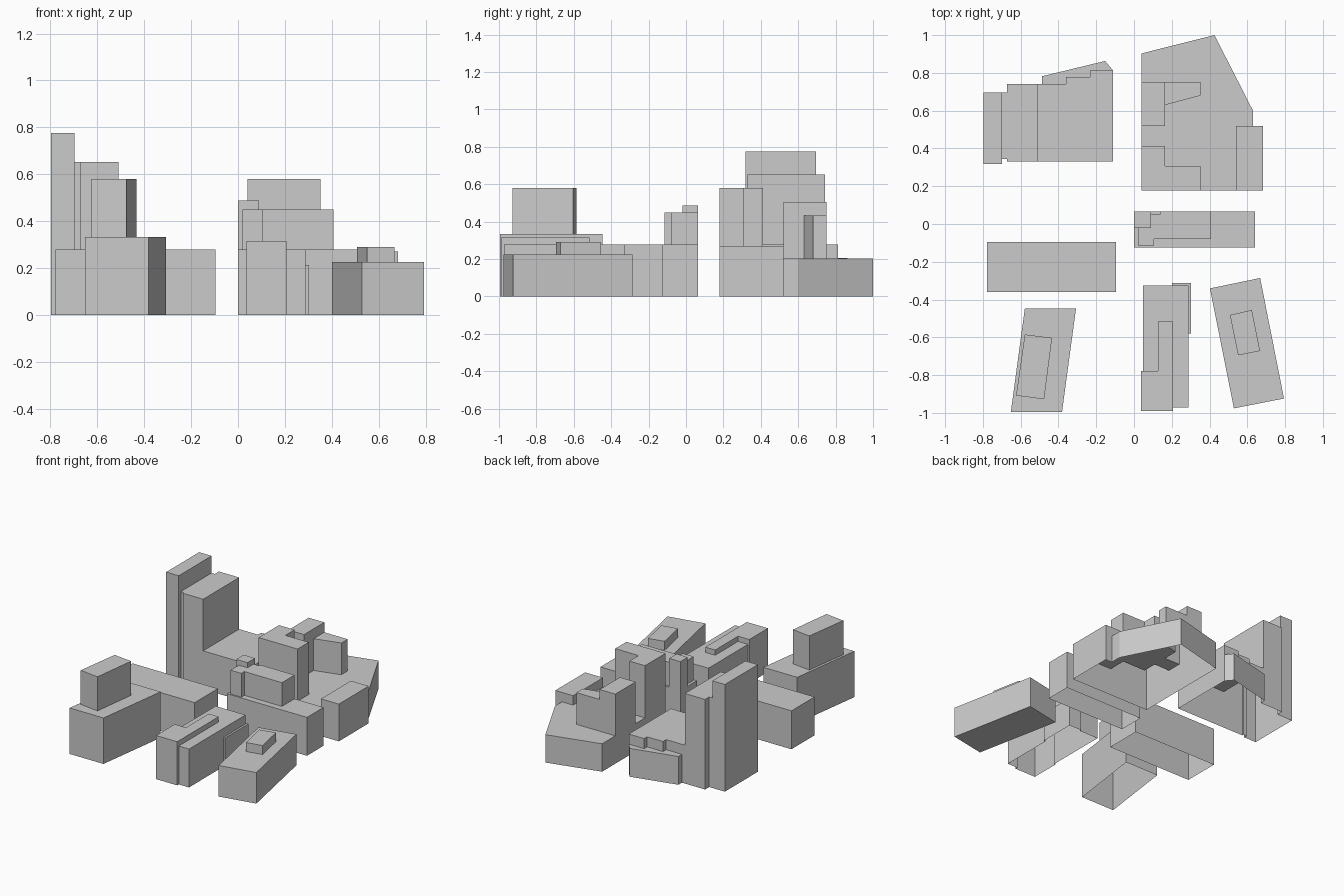
import bpy, bmesh

if "Cube" in bpy.data.objects:
    bpy.data.objects.remove(bpy.data.objects["Cube"])


def prism(name, points, height):
    """Closed flat-faced prism from a ground outline up to height."""
    bm = bmesh.new()
    base = bm.faces.new([bm.verts.new((x, y, 0)) for x, y in points])
    new = bmesh.ops.extrude_face_region(bm, geom=[base], use_keep_orig=True)["geom"]
    for v in new:
        if isinstance(v, bmesh.types.BMVert):
            v.co.z = height
    bmesh.ops.recalc_face_normals(bm, faces=bm.faces)
    mesh = bpy.data.meshes.new(name)
    bm.to_mesh(mesh)
    bm.free()
    ob = bpy.data.objects.new(name, mesh)
    bpy.context.collection.objects.link(ob)
    return ob


def rect(x0, x1, y0, y1):
    return [(x0, y0), (x1, y0), (x1, y1), (x0, y1)]


def building(name, parts, open_base=True):
    """Union of prisms; the underside is left open like a shell."""
    body = prism(name, *parts[0])
    for points, height in parts[1:]:
        block = prism("block", points, height)
        mod = body.modifiers.new("join", 'BOOLEAN')
        mod.operation = 'UNION'
        mod.solver = 'EXACT'
        mod.object = block
        bpy.context.view_layer.objects.active = body
        bpy.ops.object.modifier_apply(modifier=mod.name)
        bpy.data.objects.remove(block)
    if open_base:
        bm = bmesh.new()
        bm.from_mesh(body.data)
        floor = [f for f in bm.faces if all(abs(v.co.z) < 1e-4 for v in f.verts)]
        bmesh.ops.delete(bm, geom=floor, context='FACES')
        bm.to_mesh(body.data)
        bm.free()
    return body


# front left: skewed block with tower
building("skewed_block", [
    ([(-.578, -.447), (-.307, -.447), (-.381, -.995), (-.652, -.995)], .333),
    ([(-.578, -.585), (-.434, -.603), (-.476, -.928), (-.624, -.908)], .58),
])

# left: long low hall
building("long_hall", [(rect(-.778, -.095, -.36, -.095), .278)])

# front centre: three-step row house
building("stepped_row_house", [
    (rect(.048, .288, -.972, -.325), .278),
    ([(.037, -.99), (.206, -.99), (.206, -.515), (.127, -.515),
      (.127, -.777), (.037, -.777)], .316),
    (rect(.2, .302, -.58, -.312), .212),
])

# front right: turned block with roof box
building("turned_block", [
    ([(.402, -.341), (.668, -.286), (.794, -.924), (.529, -.976)], .225),
    ([(.508, -.482), (.624, -.455), (.667, -.672), (.551, -.695)], .29),
], open_base=False)

# centre: slab with stepped upper floors and a notch at the back
building("centre_slab", [
    (rect(0, .64, -.125, .065), .278),
    ([(.02, -.115), (.107, -.115), (.107, -.08), (.408, -.08), (.408, .065),
      (.138, .065), (.138, .05), (.09, .05), (.02, .05)], .45),
    (rect(0, .09, -.02, .065), .487),
])

# back right: wide podium with side wing and towers
building("podium_towers", [
    ([(.04, .178), (.683, .178), (.683, .52), (.63, .52), (.63, .6),
      (.426, 1.0), (.04, .903)], .202),
    (rect(.54, .683, .178, .52), .27),
    ([(.04, .178), (.352, .178), (.352, .307), (.165, .307),
      (.165, .412), (.04, .412)], .58),
    (rect(.04, .165, .52, .752), .504),
    ([(.165, .63), (.352, .68), (.352, .752), (.165, .752)], .432),
])

# back left: high-rise with stepped low annex
building("high_rise", [
    ([(-.51, .33), (-.11, .33), (-.11, .812), (-.233, .812), (-.233, .778),
      (-.36, .778), (-.36, .742), (-.51, .742)], .278),
    ([(-.487, .5), (-.11, .5), (-.11, .812), (-.153, .863), (-.487, .782)], .205),
    ([(-.672, .33), (-.51, .33), (-.51, .742), (-.672, .742), (-.672, .695),
      (-.698, .695), (-.698, .343), (-.672, .343)], .652),
    (rect(-.798, -.698, .318, .695), .776),
])
